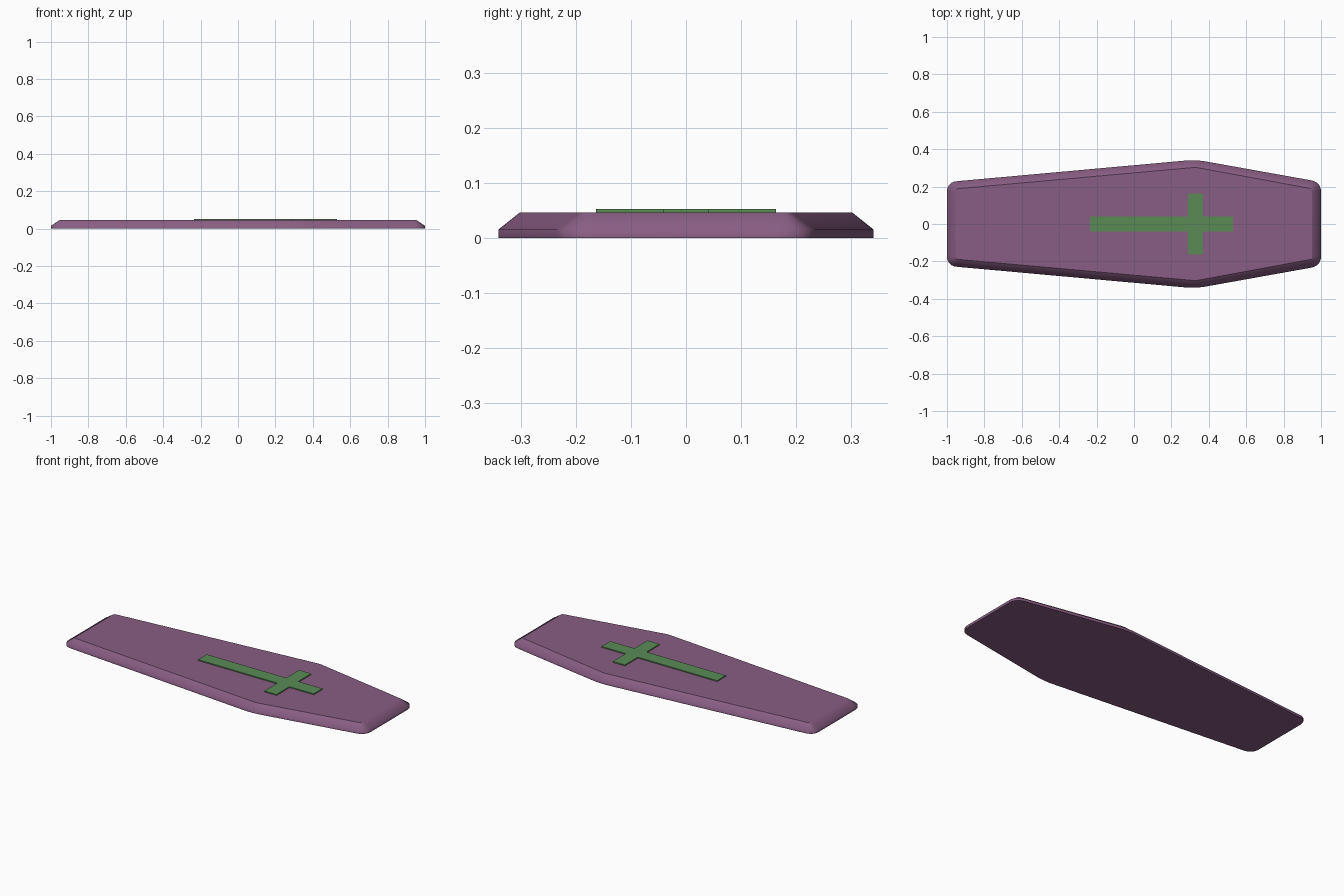
import bpy, bmesh
from mathutils import Vector

if "Cube" in bpy.data.objects:
    bpy.data.objects.remove(bpy.data.objects["Cube"])


def material(name, rgb):
    m = bpy.data.materials.new(name)
    m.diffuse_color = (*rgb, 1)
    m.use_nodes = True
    m.node_tree.nodes["Principled BSDF"].inputs["Base Color"].default_value = m.diffuse_color
    return m


def make_object(name, bm, mat):
    bmesh.ops.recalc_face_normals(bm, faces=bm.faces)
    me = bpy.data.meshes.new(name)
    bm.to_mesh(me)
    bm.free()
    me.materials.append(mat)
    ob = bpy.data.objects.new(name, me)
    bpy.context.collection.objects.link(ob)
    return ob


def rounded(points, radius, steps=6):
    """Polygon outline with every corner replaced by a short curve."""
    pts = [Vector(p) for p in points]
    out = []
    for i, p in enumerate(pts):
        a = p + (pts[i - 1] - p).normalized() * radius
        b = p + (pts[(i + 1) % len(pts)] - p).normalized() * radius
        for k in range(steps + 1):
            t = k / steps
            out.append(a * (1 - t) ** 2 + p * 2 * t * (1 - t) + b * t * t)
    return out


def hexagon(x_end, y_end, x_wide, y_wide):
    half = [(-x_end, y_end), (x_wide, y_wide), (x_end, y_end)]
    return half + [(x, -y) for x, y in reversed(half)]


purple = material("purple", (0.25, 0.11, 0.23))
green = material("green", (0.1, 0.26, 0.09))

# Lid slab: short vertical rim, then a bevel up to the flat top
base = rounded(hexagon(1.0, 0.224, 0.33, 0.344), 0.055)
top = rounded(hexagon(0.953, 0.188, 0.33, 0.303), 0.015)
bm = bmesh.new()
rings = [[bm.verts.new((p.x, p.y, z)) for p in ring]
         for ring, z in ((base, 0.0), (base, 0.015), (top, 0.046))]
n = len(base)
for low, high in zip(rings, rings[1:]):
    for i in range(n):
        j = (i + 1) % n
        bm.faces.new((low[i], low[j], high[j], high[i])).smooth = True
for cap in (rings[0], rings[-1]):
    face = bm.faces.new(cap)
    for e in face.edges:
        e.smooth = False
make_object("coffin_lid", bm, purple)

# Raised cross on the lid
x0, x1, x2, x3, w, h = -0.235, 0.29, 0.37, 0.53, 0.041, 0.164
half = [(x0, w), (x1, w), (x1, h), (x2, h), (x2, w), (x3, w)]
outline = half + [(x, -y) for x, y in reversed(half)]
bm = bmesh.new()
face = bm.faces.new([bm.verts.new((x, y, 0.045)) for x, y in outline])
ext = bmesh.ops.extrude_face_region(bm, geom=[face], use_keep_orig=True)
for v in ext["geom"]:
    if isinstance(v, bmesh.types.BMVert):
        v.co.z = 0.052
make_object("cross", bm, green)
